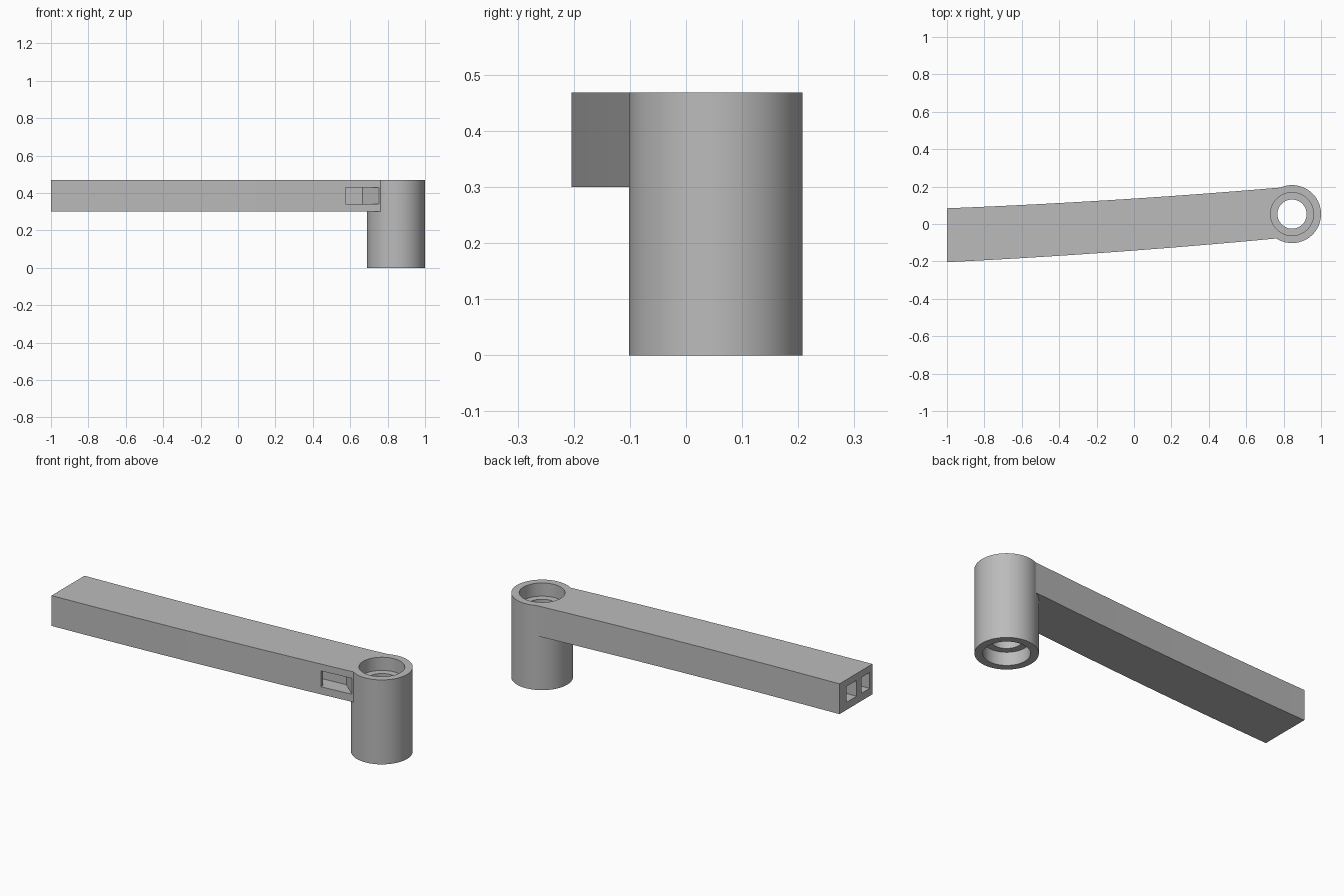
import bpy
import bmesh
import math

if "Cube" in bpy.data.objects:
    bpy.data.objects.remove(bpy.data.objects["Cube"], do_unlink=True)

grey = bpy.data.materials.new("plain grey")
grey.use_nodes = True
colour = (0.5, 0.5, 0.5, 1)
grey.diffuse_color = colour
grey.node_tree.nodes["Principled BSDF"].inputs["Base Color"].default_value = colour

HUB_X, HUB_Y = 0.845, 0.053
ARM_LOW, TOP = 0.30, 0.468


def prism(name, outline, low, high):
    """Upright solid with the given plan outline."""
    bm = bmesh.new()
    base = bm.faces.new([bm.verts.new((x, y, low)) for x, y in outline])
    grown = bmesh.ops.extrude_face_region(bm, geom=[base])["geom"]
    moved = [g for g in grown if isinstance(g, bmesh.types.BMVert)]
    bmesh.ops.translate(bm, verts=moved, vec=(0, 0, high - low))
    bmesh.ops.recalc_face_normals(bm, faces=bm.faces)
    mesh = bpy.data.meshes.new(name)
    bm.to_mesh(mesh)
    bm.free()
    mesh.materials.append(grey)
    obj = bpy.data.objects.new(name, mesh)
    bpy.context.collection.objects.link(obj)
    return obj


def disc(name, radius, low, high, sides=96):
    turn = 2 * math.pi / sides
    return prism(name, [(HUB_X + radius * math.cos(i * turn),
                         HUB_Y + radius * math.sin(i * turn)) for i in range(sides)], low, high)


def centre(x):
    """Gently bent centre line of the arm."""
    return -0.003 + 0.07 * x + 0.013 * x * x


def edge(start, end, offset, taper=0.0, steps=24):
    """Points that follow the centre line at a sideways offset."""
    xs = [start + (end - start) * i / steps for i in range(steps + 1)]
    return [(x, centre(x) + offset - taper * x) for x in xs]


def combine(target, tool, operation):
    mod = target.modifiers.new(operation.title(), "BOOLEAN")
    mod.operation = operation
    mod.solver = "EXACT"
    mod.object = tool
    bpy.context.view_layer.objects.active = target
    bpy.ops.object.modifier_apply(modifier=mod.name)
    bpy.data.objects.remove(tool, do_unlink=True)


# Arm with a slight bend and taper
outline = edge(-1, 0.85, -0.139, -0.005) + edge(-1, 0.85, 0.139, 0.005)[::-1]
crank_arm = prism("crank_arm", outline, ARM_LOW, TOP)

# Upright hub at the end
combine(crank_arm, disc("hub", 0.155, 0, TOP), "UNION")

# Through bore with a bearing seat at each end
seat = 0.073
for name, radius, low, high in (("bore", 0.078, -0.1, 0.6),
                                ("top_seat", 0.115, TOP - seat, 0.6),
                                ("bottom_seat", 0.115, -0.1, seat)):
    combine(crank_arm, disc(name, radius, low, high), "DIFFERENCE")

# Blind channel along the arm
blind = edge(-1.05, 0.62, -0.006) + edge(-1.05, 0.62, 0.084)[::-1]
combine(crank_arm, prism("blind_channel", blind, 0.342, 0.43), "DIFFERENCE")

# Second channel, turning out through the front side beside the hub
exit_points = [(0.575, -0.15), (0.83, -0.146)]
side = edge(-1.05, 0.575, -0.12) + exit_points + edge(-1.05, 0.665, -0.05)[::-1]
combine(crank_arm, prism("side_channel", side, 0.342, 0.43), "DIFFERENCE")

# Smooth round walls, sharp edges
bpy.ops.object.select_all(action="DESELECT")
crank_arm.select_set(True)
bpy.context.view_layer.objects.active = crank_arm
bpy.ops.object.shade_smooth_by_angle(angle=math.radians(30))
